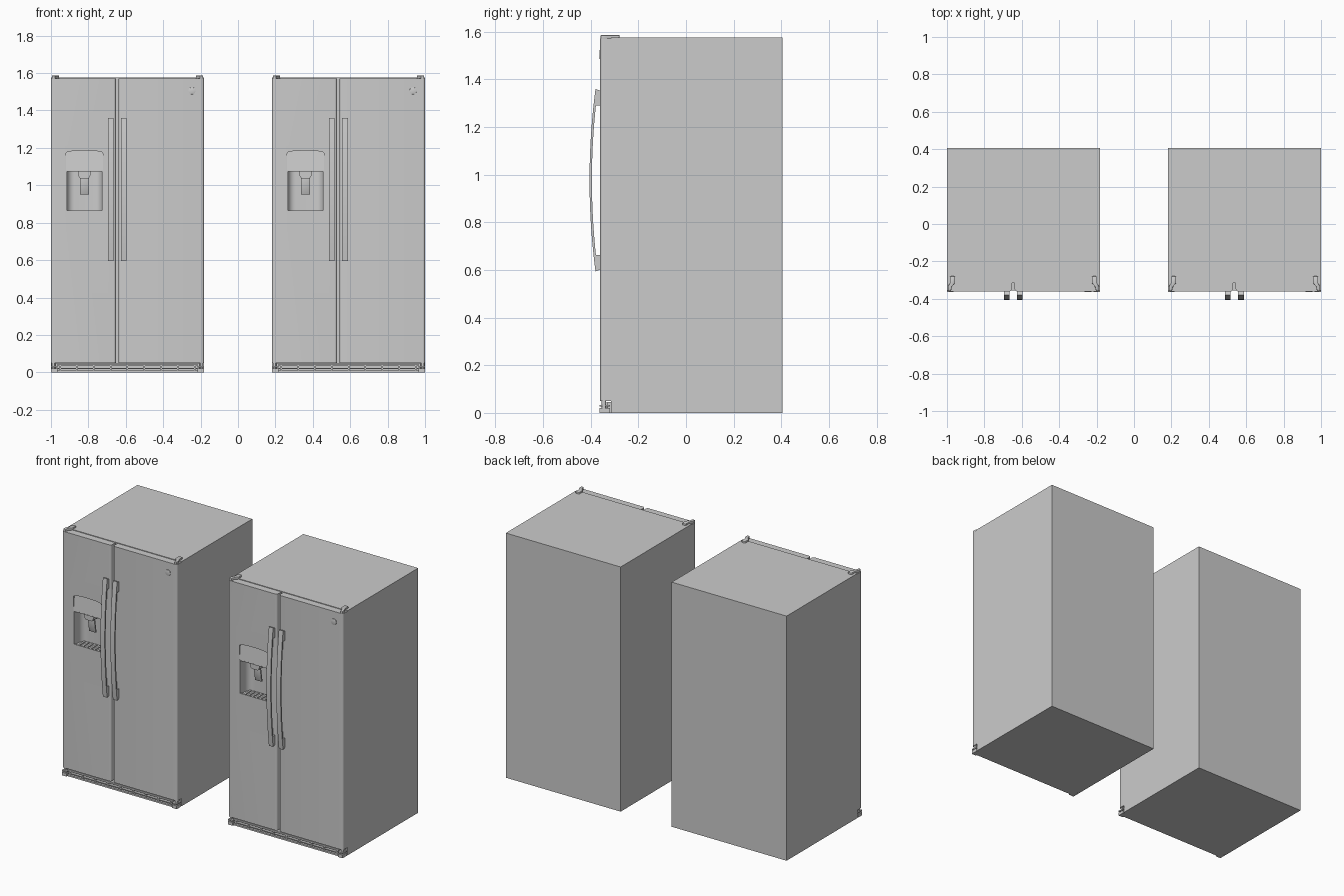
import bpy, bmesh, math

if "Cube" in bpy.data.objects:
    bpy.data.objects.remove(bpy.data.objects["Cube"])

W, TOP, FRONT, SEAM, BACK = 0.409, 1.575, -0.36, -0.315, 0.405
parts = []


def prism(name, pts, axis, lo, hi, bevel=0.0, keep=True):
    """Extrude a 2D outline along an axis."""
    put = {'x': lambda a, b, h: (h, a, b), 'y': lambda a, b, h: (a, h, b),
           'z': lambda a, b, h: (a, b, h)}[axis]
    bm = bmesh.new()
    rings = [[bm.verts.new(put(a, b, h)) for a, b in pts] for h in (lo, hi)]
    n = len(pts)
    for i in range(n):
        j = (i + 1) % n
        bm.faces.new((rings[0][i], rings[0][j], rings[1][j], rings[1][i]))
    for r in rings:
        bm.faces.new(r)
    bmesh.ops.recalc_face_normals(bm, faces=bm.faces)
    if bevel:
        edges = [e for e in bm.edges if e.calc_face_angle(0) > 0.6]
        bmesh.ops.bevel(bm, geom=edges, offset=bevel, segments=2, profile=0.5,
                        affect='EDGES')
    me = bpy.data.meshes.new(name)
    bm.to_mesh(me)
    bm.free()
    ob = bpy.data.objects.new(name, me)
    bpy.context.collection.objects.link(ob)
    if keep:
        parts.append(ob)
    return ob


def box(name, x0, x1, y0, y1, z0, z1, bevel=0.0):
    return prism(name, [(x0, y0), (x1, y0), (x1, y1), (x0, y1)], 'z', z0, z1, bevel)


def arc(cx, cy, r, a0, a1, n=6):
    return [(cx + r * math.cos(math.radians(a0 + (a1 - a0) * i / n)),
             cy + r * math.sin(math.radians(a0 + (a1 - a0) * i / n))) for i in range(n + 1)]


def cut(ob, cutter):
    m = ob.modifiers.new('cut', 'BOOLEAN')
    m.operation, m.solver, m.object = 'DIFFERENCE', 'EXACT', cutter
    bpy.context.view_layer.objects.active = ob
    bpy.ops.object.modifier_apply(modifier=m.name)


def door(name, x0, x1, r=0.012):
    pts = [(x1, SEAM), (x0, SEAM)] + arc(x0 + r, FRONT + r, r, 180, 270) \
        + arc(x1 - r, FRONT + r, r, 270, 360)
    return prism(name, pts, 'z', 0.05, TOP - 0.004)


# cabinet and doors
cabinet = box('cabinet', -W, W, SEAM, BACK, 0, TOP)
freezer_door = door('freezer_door', -W, -0.062)
door('fridge_door', -0.047, W)

# dispenser: alcove with rounded back, and sloping control panel inset
DX, DW, AW = -0.23, 0.099, 0.094
alcove = prism('alcove_cutter', [(DX + AW, -0.42)] + arc(DX + AW - 0.04, -0.315, 0.04, 0, 90)
               + arc(DX - AW + 0.04, -0.315, 0.04, 90, 180) + [(DX - AW, -0.42)],
               'z', 0.857, 1.075, keep=False)
outline = [(DX - DW, 1.08), (DX + DW, 1.08)] + \
    [(DX + DW * math.cos(t), 1.165 + 0.02 * math.sin(t) ** 0.5)
     for t in [math.pi * i / 16 for i in range(17)]]
inset = prism('panel_cutter', outline, 'y', -0.42, FRONT, keep=False)
for v in inset.data.vertices:
    if v.co.y > -0.4:
        v.co.y = FRONT + 0.0005 + 0.010 * (v.co.z - 1.08) / 0.105
cut(freezer_door, inset)
cut(freezer_door, alcove)
cut(cabinet, alcove)
for c in (alcove, inset):
    bpy.data.objects.remove(c)

# spout, paddle and drip tray slats
prism('dispenser_spout', [(DX - 0.035, 1.075), (DX + 0.035, 1.075), (DX + 0.03, 1.045),
                          (DX + 0.022, 1.037), (DX - 0.022, 1.037), (DX - 0.03, 1.045)],
      'y', -0.345, -0.276)
prism('dispenser_paddle', [(-0.325, 1.045), (-0.315, 1.045), (-0.299, 0.95), (-0.309, 0.95)],
      'x', DX - 0.024, DX + 0.024, 0.002)
for i in range(6):
    x = DX - 0.07 + i * 0.028
    box('tray_slat', x - 0.006, x + 0.006, -0.352, -0.285, 0.857, 0.864)
box('tray_lip', DX - AW, DX + AW, -0.36, -0.353, 0.857, 0.865)

# bowed handles
ZC, H = 0.977, 0.383
outer = [(-0.405 + 0.025 * t * t, ZC + H * t) for t in [i / 12 - 1 for i in range(25)]]
inner = [(-0.395 + 0.025 * t * t, ZC + H * t) for t in [0.82 - 1.64 * i / 20 for i in range(21)]]
profile = outer + [(FRONT, ZC + 0.375), (FRONT, ZC + 0.314)] + inner \
    + [(FRONT, ZC - 0.314), (FRONT, ZC - 0.375)]
for name, x in (('freezer_handle', -0.09), ('fridge_handle', -0.019)):
    prism(name, profile, 'x', x - 0.015, x + 0.015)

# round plain badge
prism('door_badge', arc(0.345, 1.505, 0.019, 0, 345, 23), 'y', -0.364, FRONT + 0.002, 0.001)

# hinges, mirrored left and right
for s in (-1, 1):
    plate = [(0.404, -0.358), (0.388, -0.358), (0.383, -0.335), (0.366, -0.315),
             (0.366, -0.283), (0.371, -0.279), (0.388, -0.279), (0.393, -0.283),
             (0.393, -0.315), (0.404, -0.335)]
    prism('top_hinge', [(s * a, b) for a, b in plate], 'z', TOP - 0.006, TOP + 0.011, 0.002)
    xs = sorted((s * 0.375, s * W))
    box('bottom_hinge', *xs, -0.364, -0.32, 0.026, 0.034)
    box('bottom_hinge_bracket', *xs, -0.364, -0.32, 0.0, 0.02)
    prism('hinge_pin', arc(s * 0.395, -0.345, 0.01, 0, 330, 11), 'z', 0.015, 0.052)

# kick grille: rails over a recessed backing, with ribs
box('grille_backing', -0.40, 0.40, -0.33, SEAM, 0.0, 0.046)
for z0, z1 in ((0.0, 0.010), (0.018, 0.024), (0.034, 0.044)):
    box('grille_rail', -0.375, 0.375, -0.355, -0.328, z0, z1)
for i in range(9):
    x = -0.36 + i * 0.09
    box('grille_rib', x - 0.004, x + 0.004, -0.353, -0.328, 0.0, 0.044)

# second refrigerator and final placement
for ob in list(parts):
    twin = ob.copy()
    twin.data = ob.data.copy()
    bpy.context.collection.objects.link(twin)
    ob.location.x, twin.location.x = -0.591, 0.591
    parts.append(twin)
for ob in parts:
    ob.select_set(True)
bpy.context.view_layer.objects.active = parts[0]
bpy.ops.object.shade_smooth_by_angle(angle=math.radians(30))
